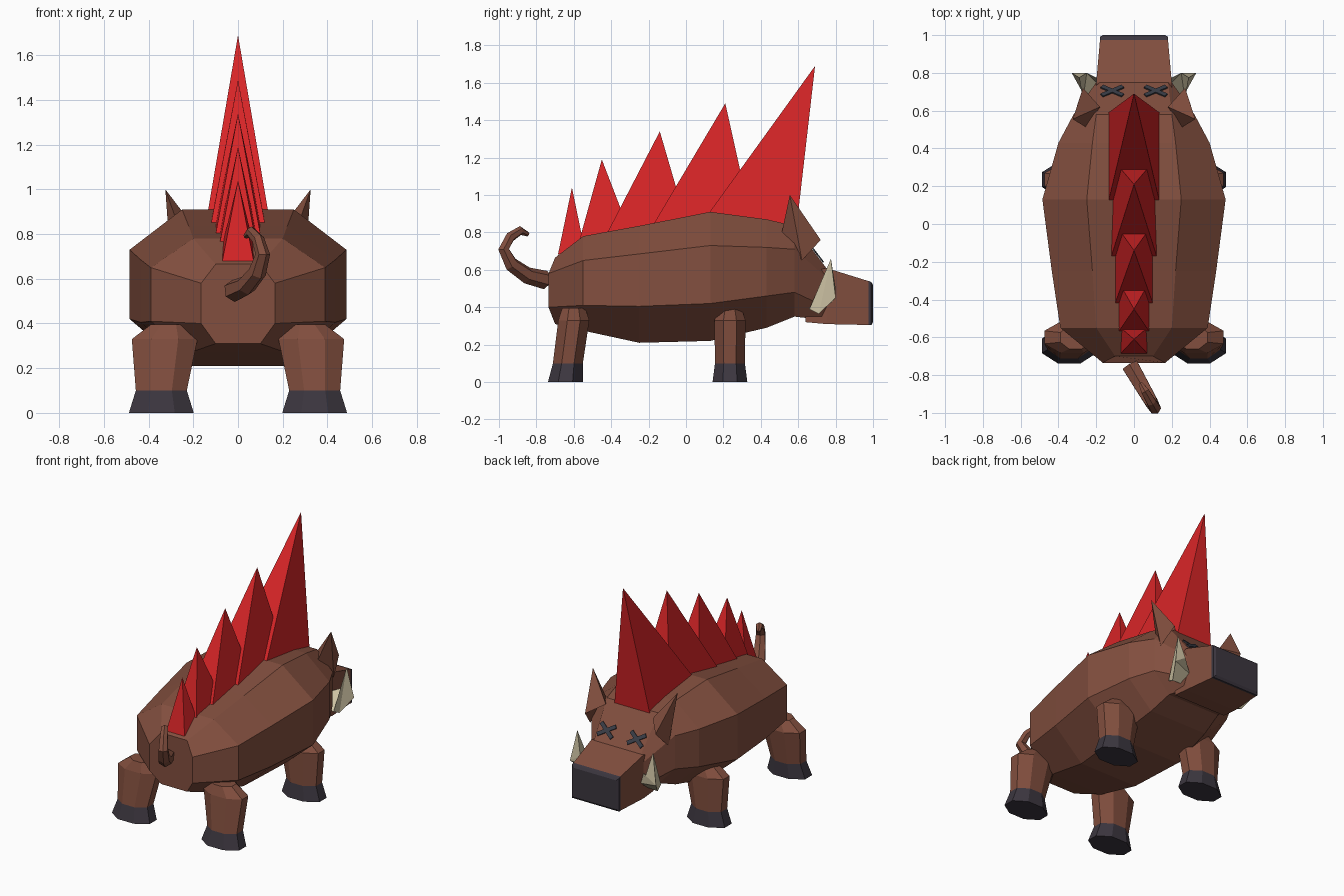
import bpy, bmesh, math
from mathutils import Vector

cube = bpy.data.objects.get("Cube")
if cube:
    bpy.data.objects.remove(cube, do_unlink=True)


def material(name, rgb):
    m = bpy.data.materials.new(name)
    m.use_nodes = True
    m.diffuse_color = (*rgb, 1)
    bsdf = next(n for n in m.node_tree.nodes if n.type == 'BSDF_PRINCIPLED')
    bsdf.inputs["Base Color"].default_value = (*rgb, 1)
    bsdf.inputs["Roughness"].default_value = 0.9
    return m


brown = material("hide brown", (0.225, 0.078, 0.049))
red = material("spike red", (0.68, 0.018, 0.02))
dark = material("hoof charcoal", (0.045, 0.037, 0.05))
ivory = material("tusk ivory", (0.60, 0.53, 0.36))
slate = material("eye slate", (0.04, 0.045, 0.06))


def loft(name, rings, mats, rule=None):
    """Skin a list of rings; a one-point ring makes a tip. rule picks a material from a face centre."""
    bm = bmesh.new()
    loops = [[bm.verts.new(p) for p in ring] for ring in rings]
    for a, b in zip(loops, loops[1:]):
        n = max(len(a), len(b))
        for i in range(n):
            j = (i + 1) % n
            if len(b) == 1:
                bm.faces.new((a[i], a[j], b[0]))
            else:
                bm.faces.new((a[i], a[j], b[j], b[i]))
    for end in (loops[0], loops[-1]):
        if len(end) > 2:
            bm.faces.new(end)
    bmesh.ops.recalc_face_normals(bm, faces=bm.faces)
    if rule:
        for f in bm.faces:
            f.material_index = rule(f.calc_center_median())
    mesh = bpy.data.meshes.new(name)
    bm.to_mesh(mesh)
    bm.free()
    for m in mats:
        mesh.materials.append(m)
    ob = bpy.data.objects.new(name, mesh)
    bpy.context.collection.objects.link(ob)
    return ob


def mirrored(rings, side):
    return [[(x * side, y, z) for x, y, z in ring] for ring in rings]


# Body: eight-sided sections (y, half width, flat half width, top, upper side, lower side, bottom)
def octagon(y, w, t, zt, zu, zl, zb, lean=0.0):
    half = [(t, y + lean, zt), (w, y, zu), (w, y, zl), (t, y + lean, zb)]
    return half + [(-x, yy, z) for x, yy, z in reversed(half)]


loft("body", [
    octagon(-0.735, 0.165, 0.10, 0.665, 0.58, 0.40, 0.31, 0.035),
    octagon(-0.55, 0.39, 0.20, 0.78, 0.65, 0.41, 0.275),
    octagon(-0.25, 0.435, 0.22, 0.835, 0.685, 0.405, 0.21),
    octagon(0.13, 0.485, 0.25, 0.91, 0.73, 0.42, 0.22),
    octagon(0.43, 0.40, 0.22, 0.87, 0.72, 0.46, 0.29),
    octagon(0.58, 0.32, 0.20, 0.835, 0.71, 0.48, 0.35),
    octagon(0.75, 0.20, 0.18, 0.61, 0.56, 0.40, 0.33),
], [brown])


# Snout with a dark bevelled nose plate
def box(y, w, zt, zb):
    return [(w, y, zt), (w, y, zb), (-w, y, zb), (-w, y, zt)]


loft("snout", [box(0.64, 0.2, 0.58, 0.32), box(0.75, 0.2, 0.61, 0.31),
               box(0.975, 0.18, 0.54, 0.305)], [brown])
loft("nose", [box(0.975, 0.181, 0.541, 0.304), box(0.99, 0.181, 0.535, 0.304),
              box(1.0, 0.165, 0.52, 0.32)], [dark])


# Legs: oval eight-sided rings, charcoal below the ankle
def oval(x, y, z, rx, ry):
    angles = [math.pi * (k + 0.5) / 4 for k in range(8)]
    s = 1 / math.cos(math.pi / 8)
    return [(x + rx * s * math.cos(a), y + ry * s * math.sin(a), z) for a in angles]


for label, y, lean in (("front", 0.235, 0.0), ("rear", -0.645, 0.045)):
    leg = [oval(0.343, y, 0, 0.145, 0.093), oval(0.343, y + lean * 0.3, 0.1, 0.114, 0.08),
           oval(0.328, y + lean, 0.33, 0.147, 0.083), oval(0.31, y + lean, 0.395, 0.08, 0.062)]
    for side_name, side in (("left", 1), ("right", -1)):
        loft(f"{label}_{side_name}_leg", mirrored(leg, side), [brown, dark],
             lambda c: 1 if c.z < 0.1 else 0)

# Back spikes: (half width, rear y, rear z, front y, front z, tip y, tip z)
spikes = [
    (0.135, 0.12, 0.90, 0.59, 0.82, 0.69, 1.69),
    (0.12, -0.17, 0.85, 0.35, 0.86, 0.21, 1.49),
    (0.10, -0.42, 0.80, 0.0, 0.86, -0.14, 1.34),
    (0.085, -0.575, 0.74, -0.30, 0.80, -0.45, 1.19),
    (0.07, -0.685, 0.68, -0.55, 0.75, -0.61, 1.04),
]
for i, (w, y0, z0, y1, z1, ty, tz) in enumerate(spikes):
    loft(f"back_spike_{i + 1}", [[(w, y0, z0), (w, y1, z1), (-w, y1, z1), (-w, y0, z0)],
                                 [(0, ty, tz)]], [red])

# Ears, tusks and crossed eyes, one of each per side
ear = [[(0.27, 0.72, 0.76), (0.30, 0.62, 0.65), (0.25, 0.51, 0.79), (0.18, 0.62, 0.81)],
       [(0.325, 0.555, 1.0)]]
tusk = [[(0.19, 0.66, 0.41), (0.19, 0.71, 0.37), (0.19, 0.77, 0.42), (0.19, 0.74, 0.48)],
        [(0.27, 0.66, 0.39), (0.28, 0.71, 0.365), (0.33, 0.80, 0.45), (0.25, 0.80, 0.50)],
        [(0.29, 0.775, 0.66)]]
slope = Vector((0, 0.17, -0.225)).normalized()
across = Vector((1, 0, 0))
outward = across.cross(slope).normalized()
if outward.z < 0:
    outward.negate()
eye_centre = Vector((0.115, 0.70, 0.676)) + outward * 0.002

for side_name, side in (("left", 1), ("right", -1)):
    loft(f"{side_name}_ear", mirrored(ear, side), [brown])
    loft(f"{side_name}_tusk", mirrored(tusk, side), [ivory])
    for k, turn in enumerate((35, -35)):
        a = math.radians(turn)
        u = across * math.cos(a) + slope * math.sin(a)
        v = slope * math.cos(a) - across * math.sin(a)
        base = [eye_centre + u * (p * 0.068) + v * (q * 0.013)
                for p, q in ((1, 1), (1, -1), (-1, -1), (-1, 1))]
        plate = [[tuple(p) for p in base], [tuple(p + outward * 0.008) for p in base]]
        loft(f"{side_name}_eye_bar_{k + 1}", mirrored(plate, side), [slate])

# Tail: tapered six-sided sweep hooking upward
path = [(-0.75, 0.545), (-0.85, 0.57), (-0.935, 0.63), (-0.975, 0.71),
        (-0.94, 0.775), (-0.885, 0.81), (-0.845, 0.79)]
radii = [0.05, 0.045, 0.04, 0.033, 0.028, 0.024, 0.012]
points = [Vector((-0.02 - (y + 0.75) * 0.58, y, z)) for y, z in path]
binormal = Vector((1, 0.58, 0)).normalized()
rings = []
for i, (p, r) in enumerate(zip(points, radii)):
    t = (points[min(i + 1, len(points) - 1)] - points[max(i - 1, 0)]).normalized()
    n = t.cross(binormal).normalized()
    rings.append([tuple(p + r * (n * math.cos(k * math.pi / 3) + binormal * math.sin(k * math.pi / 3)))
                  for k in range(6)])
loft("tail", rings, [brown])
